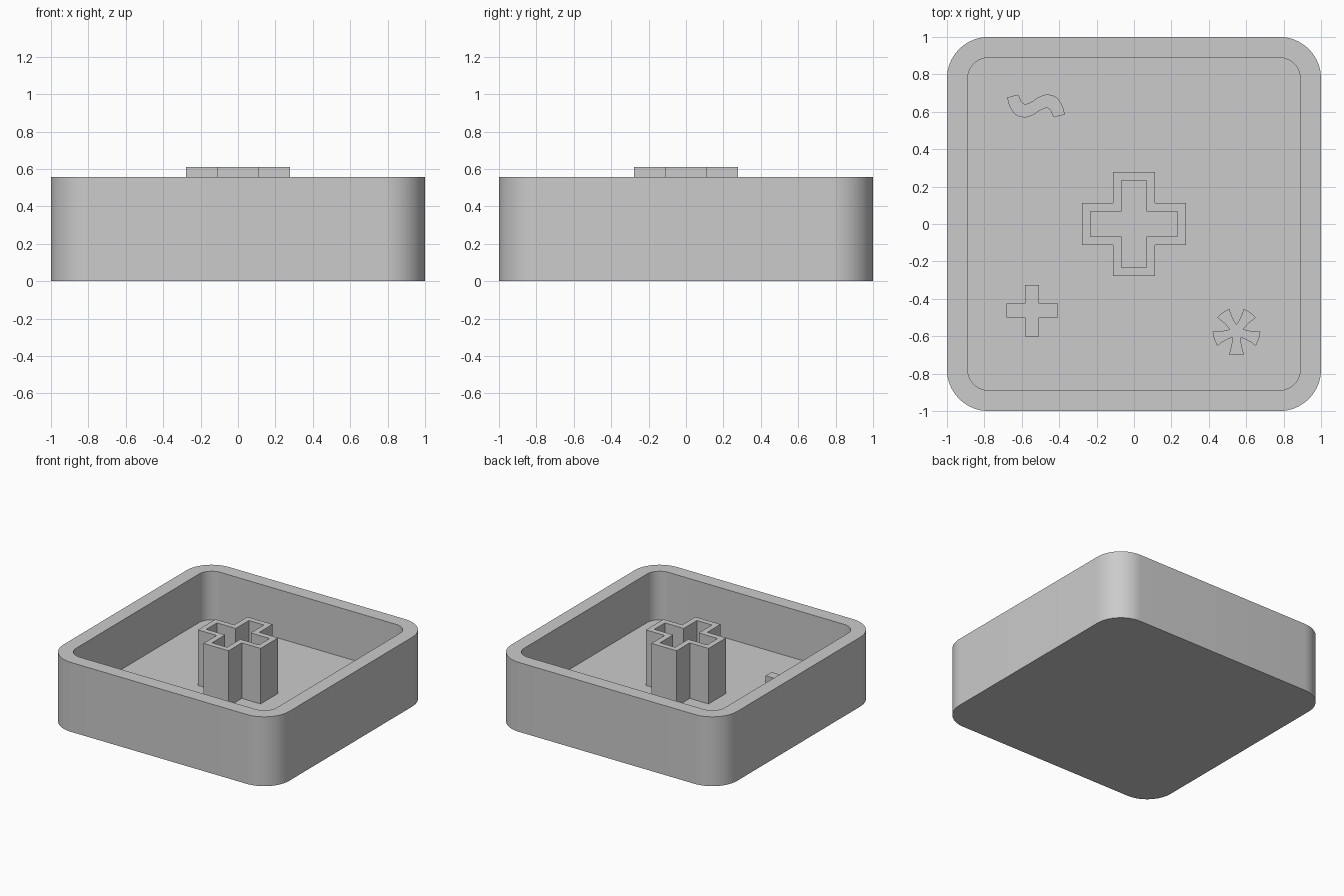
import bpy
import bmesh
import math
from mathutils import Vector

if "Cube" in bpy.data.objects:
    bpy.data.objects.remove(bpy.data.objects["Cube"], do_unlink=True)

MM = 1 / 9                      # the tray is 18 mm across
FLOOR, RIM, STEM_TOP = 1.5 * MM, 5 * MM, 5.5 * MM
MARK_TOP = 2 * MM

grey = bpy.data.materials.new("plain grey")
grey.use_nodes = True
colour = (0.6, 0.6, 0.6, 1)
grey.diffuse_color = colour
grey.node_tree.nodes["Principled BSDF"].inputs["Base Color"].default_value = colour


def rounded_square(half, radius, steps=16):
    """Counter-clockwise outline with round corners."""
    c = half - radius
    pts = []
    for k in range(4):
        sx, sy = ((1, 1), (-1, 1), (-1, -1), (1, -1))[k]
        for i in range(steps + 1):
            a = math.pi / 2 * (k + i / steps)
            pts.append((sx * c + radius * math.cos(a), sy * c + radius * math.sin(a)))
    return pts


def plus(length, width):
    """Counter-clockwise plus sign from half length and half arm width."""
    pts = []
    arm = [(length, -width), (length, width), (width, width)]
    for k in range(4):
        for x, y in arm:
            for _ in range(k):
                x, y = -y, x
            pts.append((x, y))
    return pts


def smooth_path(ctrl, steps=5):
    """Catmull-Rom curve through an open row of points."""
    p = [Vector(c) for c in ctrl]
    p = [2 * p[0] - p[1]] + p + [2 * p[-1] - p[-2]]
    out = []
    for a, b, c, d in zip(p, p[1:], p[2:], p[3:]):
        for i in range(steps):
            t = i / steps
            out.append(0.5 * (2 * b + (c - a) * t + (2 * a - 5 * b + 4 * c - d) * t ** 2
                              + (3 * b - a - 3 * c + d) * t ** 3))
    return out + [p[-2]]


def loft(name, rings, centre=(0, 0), cap_start=True, cap_end=True):
    """Join (outline, z) rings in order and cap the ends."""
    bm = bmesh.new()
    loops = [[bm.verts.new((x + centre[0], y + centre[1], z)) for x, y in outline]
             for outline, z in rings]
    for low, high in zip(loops, loops[1:]):
        n = len(low)
        for i in range(n):
            j = (i + 1) % n
            bm.faces.new((low[i], low[j], high[j], high[i]))
    if cap_start:
        bm.faces.new(loops[0][::-1])
    if cap_end:
        bm.faces.new(loops[-1])
    mesh = bpy.data.meshes.new(name)
    bm.to_mesh(mesh)
    bm.free()
    mesh.materials.append(grey)
    obj = bpy.data.objects.new(name, mesh)
    bpy.context.collection.objects.link(obj)
    bpy.ops.object.select_all(action="DESELECT")
    obj.select_set(True)
    bpy.context.view_layer.objects.active = obj
    bpy.ops.object.shade_smooth_by_angle(angle=math.radians(30))
    return obj


# Open tray with rounded corners
outer = rounded_square(9 * MM, 2 * MM)
inner = rounded_square(8 * MM, MM)
loft("tray", [(outer, 0), (outer, RIM), (inner, RIM), (inner, FLOOR)])

# Hollow plus-shaped stem, open down to the tray floor
stem_out = plus(2.5 * MM, MM)
stem_in = plus(2.1 * MM, 0.6 * MM)
loft("stem", [(stem_out, FLOOR), (stem_out, STEM_TOP), (stem_in, STEM_TOP), (stem_in, FLOOR)],
     cap_start=False, cap_end=False)


# Raised marks on the floor
def floor_mark(name, outline, centre):
    loft(name, [(outline, FLOOR), (outline, MARK_TOP)], centre, cap_start=False)


floor_mark("plus_mark", plus(0.138, 0.038), (-0.545, -0.463))

# Five flared arms around a centre
star = []
arm = smooth_path([(0.031, -0.022), (0.075, -0.027), (0.122, -0.04)], 4)
arm += [Vector((0.126, 0))] + [Vector((p.x, -p.y)) for p in reversed(arm)]
for k in range(5):
    a = math.radians(270 + 72 * k)
    for p in arm[:-1]:
        star.append((p.x * math.cos(a) - p.y * math.sin(a),
                     p.x * math.sin(a) + p.y * math.cos(a)))
floor_mark("asterisk_mark", star, (0.548, -0.575))

# Wave: one side, repeated by a half turn
side = smooth_path([(-0.155, 0.045), (-0.139, -0.005), (-0.107, -0.048), (-0.059, -0.061),
                    (-0.016, -0.048), (0.021, -0.024), (0.053, -0.011), (0.075, -0.019),
                    (0.086, -0.043), (0.096, -0.061)])
floor_mark("wave_mark", side + [-p for p in side], (-0.524, 0.631))
